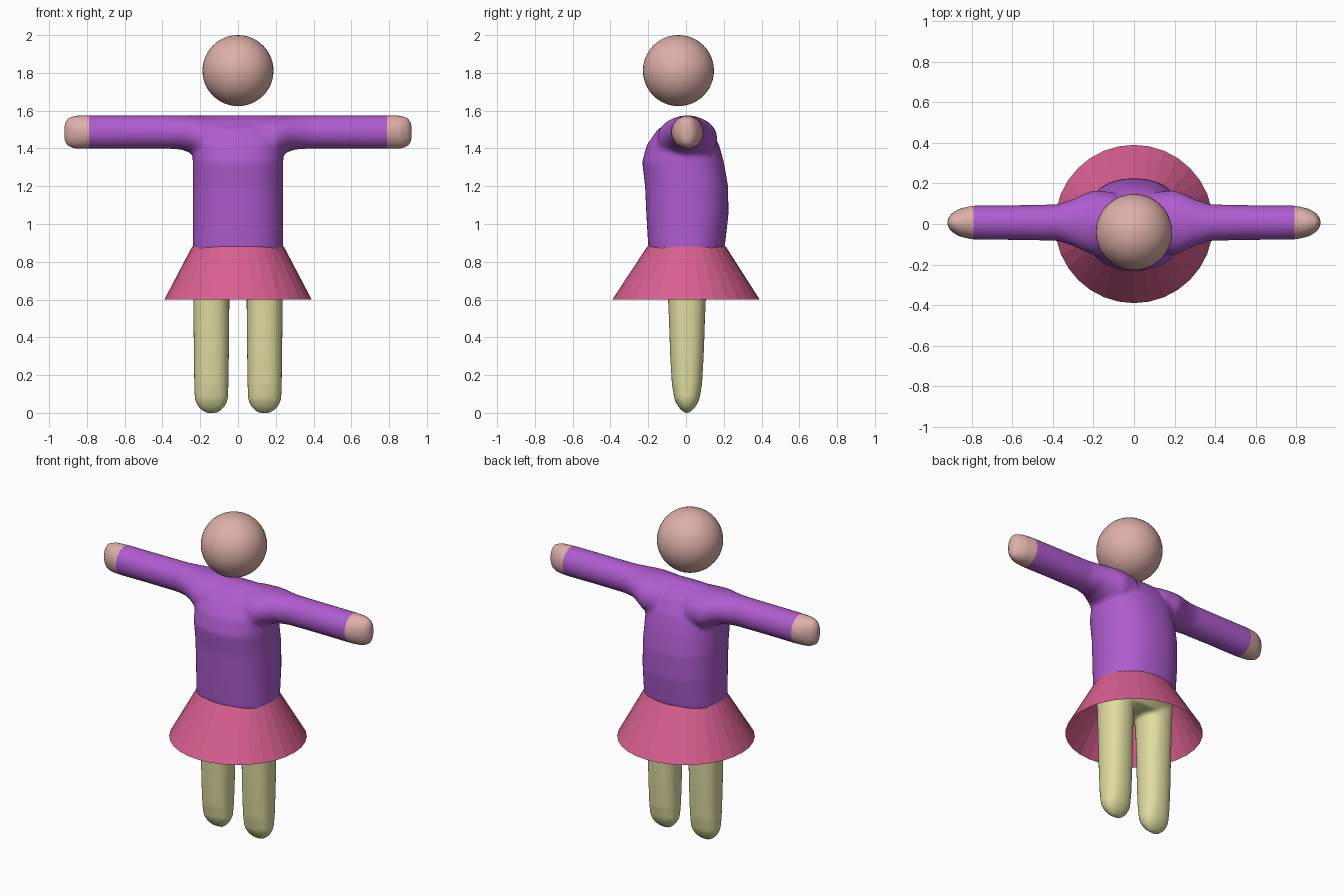
import bpy, bmesh, math
from mathutils import Vector

old = bpy.data.objects.get("Cube")
if old:
    bpy.data.objects.remove(old, do_unlink=True)


def material(name, rgb):
    m = bpy.data.materials.new(name)
    m.use_nodes = True
    m.diffuse_color = (*rgb, 1)
    m.node_tree.nodes["Principled BSDF"].inputs["Base Color"].default_value = (*rgb, 1)
    return m


skin = material("skin", (0.73, 0.43, 0.39))
purple = material("purple_sweater", (0.43, 0.107, 0.63))
pink = material("pink_skirt", (0.69, 0.114, 0.283))
cream = material("cream_leggings", (0.74, 0.72, 0.35))


def add_object(name, bm, *mats):
    mesh = bpy.data.meshes.new(name)
    bm.to_mesh(mesh)
    bm.free()
    obj = bpy.data.objects.new(name, mesh)
    bpy.context.collection.objects.link(obj)
    for m in mats:
        mesh.materials.append(m)
    return obj


def ellipse(centre, u, v, power=2.0, n=40):
    """Ring of points around a centre, spanned by the half-axes u and v."""
    ring = []
    for i in range(n):
        a = math.tau * i / n
        c, s = math.cos(a), math.sin(a)
        k = (abs(c) ** power + abs(s) ** power) ** (-1 / power)
        ring.append(Vector(centre) + Vector(u) * c * k + Vector(v) * s * k)
    return ring


def loft(bm, rings, caps=True):
    rows = [[bm.verts.new(p) for p in ring] for ring in rings]
    n = len(rows[0])
    for a, b in zip(rows, rows[1:]):
        for i in range(n):
            j = (i + 1) % n
            bm.faces.new((a[i], a[j], b[j], b[i]))
    if caps:
        bm.faces.new(rows[0][::-1])
        bm.faces.new(rows[-1])


body = bmesh.new()

# Torso: height, front y, back y, half width
torso = [(0.73, -0.11, 0.11, 0.21), (0.80, -0.17, 0.17, 0.235),
         (0.88, -0.20, 0.205, 0.24), (1.05, -0.21, 0.225, 0.24),
         (1.20, -0.217, 0.223, 0.24), (1.33, -0.232, 0.20, 0.24),
         (1.42, -0.207, 0.175, 0.24), (1.50, -0.15, 0.13, 0.24),
         (1.55, -0.08, 0.085, 0.24), (1.574, -0.02, 0.025, 0.24)]
loft(body, [ellipse((0, (f + b) / 2, z), (w, 0, 0), (0, (b - f) / 2, 0), 2.3)
            for z, f, b, w in torso])

# Arms with hands: distance out, half depth, bottom z, top z
arm = [(0.10, 0.15, 1.33, 1.57), (0.20, 0.16, 1.34, 1.573),
       (0.25, 0.14, 1.375, 1.575), (0.30, 0.115, 1.394, 1.575),
       (0.38, 0.09, 1.399, 1.575), (0.60, 0.086, 1.399, 1.575),
       (0.79, 0.085, 1.397, 1.575), (0.86, 0.07, 1.397, 1.575),
       (0.90, 0.046, 1.41, 1.563), (0.92, 0.018, 1.435, 1.535)]
# Legs: height, half width, half depth
leg = [(0, 0.035, 0.015), (0.03, 0.07, 0.045), (0.07, 0.088, 0.066),
       (0.15, 0.091, 0.08), (0.30, 0.093, 0.089), (0.50, 0.095, 0.096),
       (0.70, 0.096, 0.105), (0.80, 0.09, 0.12)]
for side in (1, -1):
    loft(body, [ellipse((side * x, 0.007, (lo + hi) / 2), (0, d, 0), (0, 0, (hi - lo) / 2))
                for x, d, lo, hi in arm])
    loft(body, [ellipse((side * 0.141, 0.005, z), (w, 0, 0), (0, d, 0), 2.3)
                for z, w, d in leg])
bmesh.ops.recalc_face_normals(body, faces=body.faces)
figure = add_object("body", body, purple, skin, cream)

# Fuse the limbs into one soft skin
fuse = figure.modifiers.new("fuse", 'REMESH')
fuse.mode = 'VOXEL'
fuse.voxel_size = 0.012
soften = figure.modifiers.new("soften", 'SMOOTH')
soften.factor = 0.5
soften.iterations = 8
bpy.context.view_layer.update()
fused = figure.evaluated_get(bpy.context.evaluated_depsgraph_get())
bm = bmesh.new()
bm.from_mesh(fused.to_mesh())
fused.to_mesh_clear()
figure.modifiers.clear()

# Cut clean edges at the cuffs and the waist, then colour each region
WAIST, CUFF = 0.875, 0.79
for point, normal in (((0, 0, WAIST), (0, 0, 1)), ((CUFF, 0, 0), (1, 0, 0)),
                      ((-CUFF, 0, 0), (1, 0, 0))):
    bmesh.ops.bisect_plane(bm, geom=bm.verts[:] + bm.edges[:] + bm.faces[:], dist=0.0005,
                           plane_co=point, plane_no=normal)
for f in bm.faces:
    c = f.calc_center_median()
    f.material_index = 2 if c.z < WAIST else 1 if abs(c.x) > CUFF else 0
    f.smooth = True
bm.to_mesh(figure.data)
bm.free()

# Skirt: open flared cone with flat panels
bm = bmesh.new()
loft(bm, [ellipse((0, 0, 0.6), (0.39, 0, 0), (0, 0.39, 0), n=32),
          ellipse((0, 0.003, 0.882), (0.242, 0, 0), (0, 0.207, 0), n=32)], caps=False)
add_object("skirt", bm, pink)

# Head
bm = bmesh.new()
bmesh.ops.create_uvsphere(bm, u_segments=48, v_segments=24, radius=0.188)
bmesh.ops.translate(bm, verts=bm.verts, vec=(0, -0.04, 1.812))
for f in bm.faces:
    f.smooth = True
add_object("head", bm, skin)
